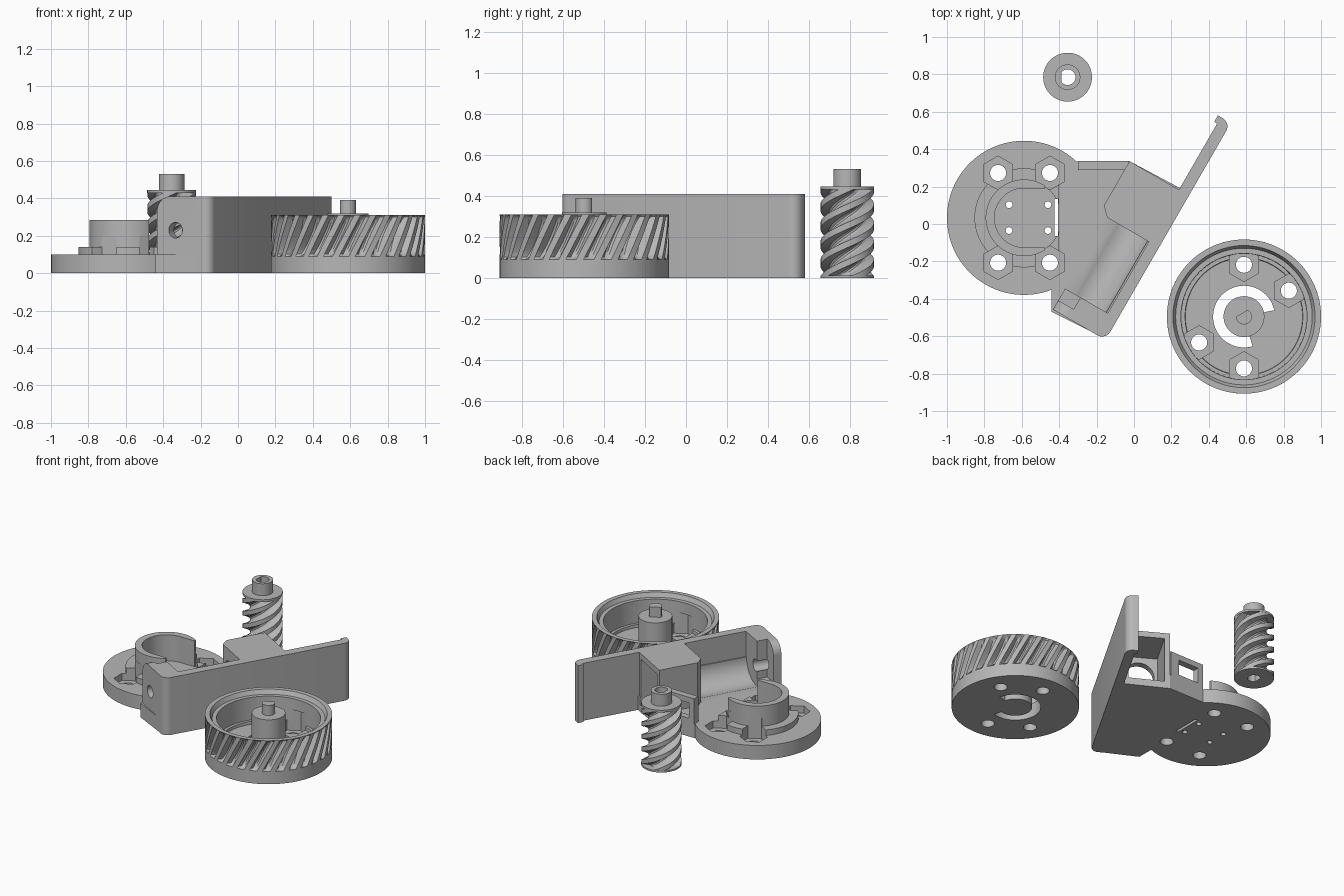
import bpy, bmesh, math
from mathutils import Matrix, Vector

if "Cube" in bpy.data.objects:
    bpy.data.objects.remove(bpy.data.objects["Cube"])

grey = bpy.data.materials.new("plain grey")
grey.diffuse_color = (0.47, 0.47, 0.47, 1)
grey.use_nodes = True
grey.node_tree.nodes["Principled BSDF"].inputs["Base Color"].default_value = grey.diffuse_color


def make(name, bm):
    bmesh.ops.recalc_face_normals(bm, faces=bm.faces[:])
    me = bpy.data.meshes.new(name)
    bm.to_mesh(me)
    bm.free()
    me.materials.append(grey)
    ob = bpy.data.objects.new(name, me)
    bpy.context.collection.objects.link(ob)
    return ob


def loft(name, rings):
    """Skin equal-length rings of points and cap both ends."""
    bm = bmesh.new()
    vs = [[bm.verts.new(p) for p in r] for r in rings]
    n = len(vs[0])
    for a, b in zip(vs, vs[1:]):
        for i in range(n):
            j = (i + 1) % n
            bm.faces.new((a[i], a[j], b[j], b[i]))
    bm.faces.new(vs[0][::-1])
    bm.faces.new(vs[-1])
    return make(name, bm)


def prism(name, pts, h0, h1, m=Matrix()):
    return loft(name, [[m @ Vector((x, y, h)) for x, y in pts] for h in (h0, h1)])


def arc(cx, cy, r, a0=0, a1=360, n=64):
    """Arc points in degrees; a full circle leaves out the repeated end."""
    k = n if abs(a1 - a0) >= 360 else n - 1
    return [(cx + r * math.cos(math.radians(a0 + (a1 - a0) * i / k)),
             cy + r * math.sin(math.radians(a0 + (a1 - a0) * i / k))) for i in range(n)]


def rect(x0, x1, y0, y1):
    return [(x0, y0), (x1, y0), (x1, y1), (x0, y1)]


def combine(ob, op, *others):
    for o in others:
        mod = ob.modifiers.new("b", 'BOOLEAN')
        mod.operation, mod.solver, mod.object = op, 'EXACT', o
        bpy.context.view_layer.objects.active = ob
        bpy.ops.object.modifier_apply(modifier=mod.name)
        bpy.data.objects.remove(o)


def cut(ob, *others):
    combine(ob, 'DIFFERENCE', *others)


def nut_seats(ob, cx, cy, angles, floor, turn):
    """Bolt holes with hexagonal nut recesses on a common bolt circle."""
    for a in angles:
        x = cx + 0.277 * math.cos(math.radians(a))
        y = cy + 0.277 * math.sin(math.radians(a))
        t = a if turn else 90
        cut(ob, prism("hole", arc(x, y, 0.043, n=32), -0.1, 0.2),
            prism("hex", arc(x, y, 0.09, t, t + 360, 6), floor, 0.2))


# ---- worm screw: twisted four-start profile
WX, WY, STARTS, LEAD = -0.355, 0.785, 4, 0.36
profile = [(0, .13), (.12, .13), (.24, .13), (.36, .13), (.48, .09),
           (.6, .083), (.74, .083), (.86, .09)]
rings = []
for k in range(49):
    z = 0.44 * k / 48
    rings.append([(WX + r * math.cos(t), WY + r * math.sin(t), z)
                  for s in range(STARTS) for f, r in profile
                  for t in [2 * math.pi * ((s + f) / STARTS + z / LEAD)]])
worm = loft("worm_screw", rings)
combine(worm, 'UNION',
        prism("end", arc(WX, WY, 0.1305), -0.0, 0.012),
        prism("flange", arc(WX, WY, 0.1305), 0.43, 0.445),
        prism("boss", arc(WX, WY, 0.068), 0.40, 0.53))
cut(worm, prism("bore", arc(WX, WY, 0.042, -140, 140, 28), -0.1, 0.7))

# ---- worm wheel: toothed rim, ledge and floor in one lathe
GX, GY, TEETH = 0.588, -0.495, 30
tooth = [(0, 0), (.2, 0), (.4, 0), (.55, .9), (.7, 1), (.85, .9)]


def wheel_ring(r, z, depth=0.0):
    tw = 1.27 * min(max(z, 0.09), 0.31) if r > 0.4 else 1.27 * 0.31
    w = 0.35 + 0.65 * min(1, depth / 0.035)
    out = []
    for s in range(TEETH):
        for f, d in tooth:
            f = 0.7 + (f - 0.7) * w if d else f
            t = 2 * math.pi * (s + f) / TEETH + tw
            q = r - depth * d
            out.append((GX + q * math.cos(t), GY + q * math.sin(t), z))
    return out


rings = [wheel_ring(0.412, 0), wheel_ring(0.412, 0.085)]
for k in range(17):
    z = 0.09 + 0.21 * k / 16
    rings.append(wheel_ring(0.412, z, 0.05 * math.sqrt(max(0, 1 - ((z - 0.2) / 0.11) ** 2))))
rings.append(wheel_ring(0.412, 0.31))
for r, z in [(.38, .31), (.365, .28), (.337, .28), (.335, .12), (.315, .12), (.313, .10)]:
    rings.append(wheel_ring(r, z))
wheel = loft("worm_wheel", rings)
cut(wheel, prism("slot", arc(GX, GY, 0.165, 12, 286) + arc(GX, GY, 0.108, 286, 12), -0.1, 0.2))
nut_seats(wheel, GX, GY, (30, 90, 210, 270), 0.05, True)
combine(wheel, 'UNION',
        prism("hub", arc(GX, GY, 0.109), 0, 0.318),
        prism("shaft", arc(GX, GY, 0.042, 180, 420, 28), 0.28, 0.39))

# ---- bracket: u runs along the wall, v away from its outer face
U, V, O = Vector((0.5, 0.866, 0)), Vector((-0.866, 0.5, 0)), Vector((-0.152, -0.62, 0))
plan = Matrix(((U.x, V.x, 0, O.x), (U.y, V.y, 0, O.y), (0, 0, 1, 0), (0, 0, 0, 1)))
along = Matrix(((V.x, 0, U.x, O.x), (V.y, 0, U.y, O.y), (0, 1, 0, 0), (0, 0, 0, 1)))
DX, DY = -0.588, 0.033

bracket = prism("wall_bracket", arc(DX, DY, 0.412, n=96), 0, 0.10)
# floor web between disc and wall
web = [(-.44, -.47), (-.20, -.59), (.25, .19), (-.024, .336), (-.30, .336), (-.5, .2), (-.44, -.3)]
wall = (arc(0.05, 0.05, 0.05, 180, 270, 8) + arc(1.29, 0.05, 0.05, 270, 360, 8)
        + [(1.34, .08), (1.30, .08), (1.30, .062), (0, .062)])
end = [(.055, 0), (.325, 0)] + arc(0.245, 0.33, 0.08, 0, 90, 10) + [(.055, .41)]
box = [(.571, .05), (.892, .05), (.892, .367), (.618, .367), (.571, .32)]
combine(bracket, 'UNION',
        prism("web", web, 0, 0.10),
        prism("wall", wall, 0, 0.41, plan),
        prism("trough", rect(.05, .21, 0, .23), 0.1, 0.6, along),
        prism("end", end, 0, 0.13, along),
        prism("box", box, 0, 0.41, plan),
        prism("side_frame", rect(-.30, -.03, .29, .336), 0, 0.28))

# worm trough, shaft hole, bearing pocket, hollow box and frame window
cut(bracket,
    prism("bed", arc(0.21, 0.23, 0.14), 0.13, 0.571, along),
    prism("axle", arc(0.21, 0.23, 0.042, n=32), -0.1, 0.2, along),
    prism("pocket", rect(.23, .4, .14, .5), 0.057, 0.131, along),
    prism("hollow", rect(.09, .33, .05, .37), 0.62, 1.0, along),
    prism("arch", arc(0.21, 0.23, 0.10, n=48), 0.5, 0.7, along),
    prism("window", rect(-.26, -.10, .2, .4), 0.13, 0.24))

# raised ring and open motor collar on the disc
ring = prism("ring", arc(DX, DY, 0.265, n=96), 0.08, 0.14)
cut(ring, prism("x", arc(DX, DY, 0.2, n=96), 0, 0.3),
    prism("x", rect(-.40, -.2, -.2, .3), 0, 0.3))
collar = prism("collar", arc(DX, DY, 0.205, n=96), 0.08, 0.285)
cut(collar, prism("x", arc(DX, DY, 0.158, 90, 270, 40) + [(-.3, DY - .158), (-.3, DY + .158)], 0, 0.4),
    prism("x", rect(-.477, -.2, -.3, .4), 0.1, 0.4))
combine(bracket, 'UNION', ring, collar)
nut_seats(bracket, DX, DY, (60, 120, 240, 300), 0.05, False)
cut(bracket, prism("slit", rect(-.425, -.405, -.065, .135), -0.1, 0.2),
    *[prism("pin", arc(x, y, 0.018, n=20), -0.1, 0.2)
      for x in (-.668, -.46) for y in (.103, -.035)])

# ---- smooth round faces, keep hard edges
for ob in (worm, wheel, bracket):
    bpy.ops.object.select_all(action='DESELECT')
    ob.select_set(True)
    bpy.context.view_layer.objects.active = ob
    bpy.ops.object.shade_smooth_by_angle(angle=math.radians(28))
